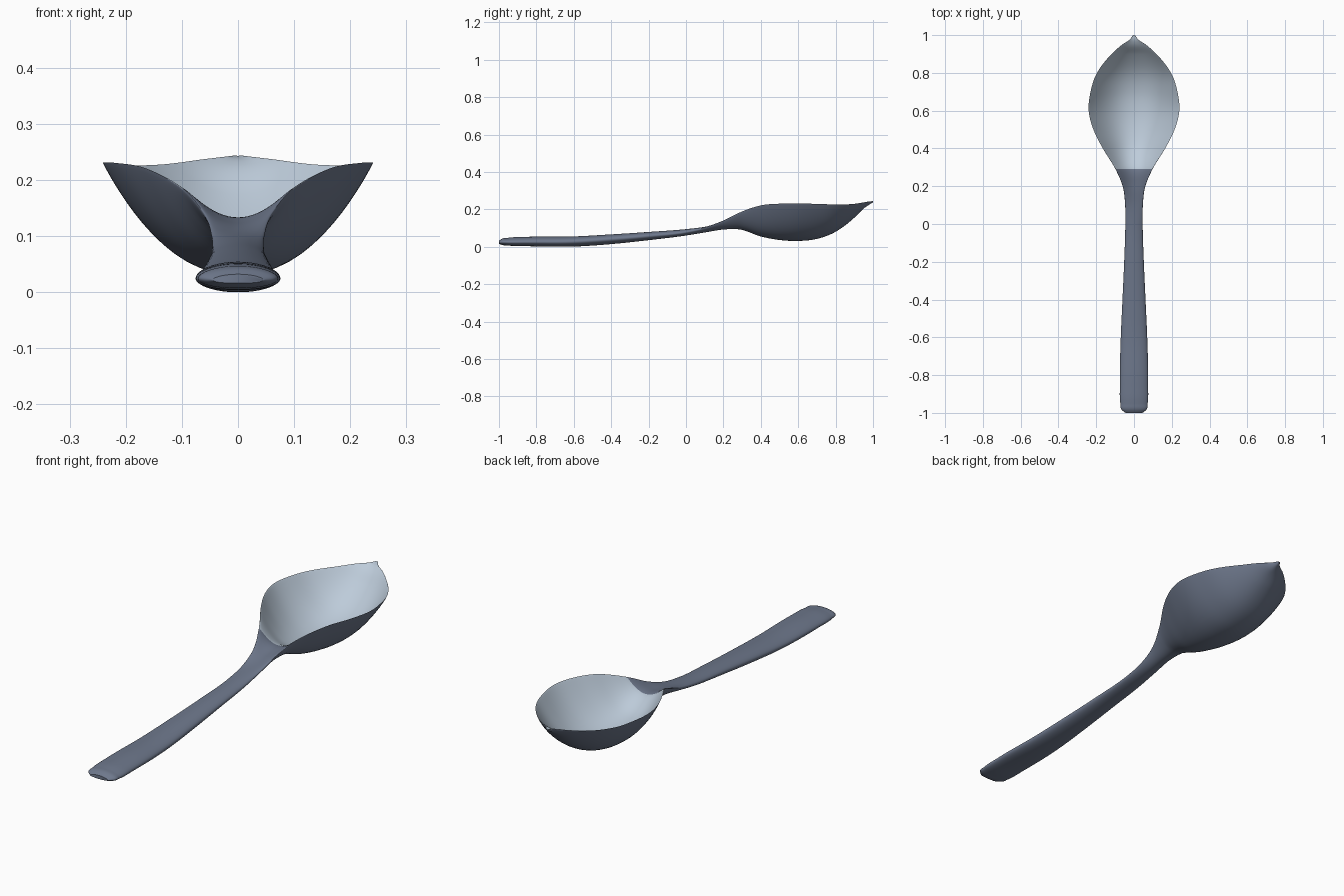
import bpy
import bmesh
import math

cube = bpy.data.objects.get("Cube")
if cube:
    bpy.data.objects.remove(cube, do_unlink=True)


def make_material(name, colour):
    mat = bpy.data.materials.new(name)
    mat.use_nodes = True
    mat.diffuse_color = colour
    for node in mat.node_tree.nodes:
        if node.type == 'BSDF_PRINCIPLED':
            node.inputs["Base Color"].default_value = colour
    return mat


slate = make_material("slate grey", (0.156, 0.188, 0.262, 1))
pale = make_material("pale blue grey", (0.51, 0.60, 0.70, 1))

# Stations along the spoon: y, half width, edge height, centre height, half thickness
BOWL_START = 0.29
STATIONS = [
    (-1, .045, .022, .024, .008),
    (-.985, .064, .024, .026, .016),
    (-.95, .072, .024, .027, .021),
    (-.85, .075, .025, .028, .025),
    (-.6, .07, .027, .028, .027),
    (-.4, .061, .04, .04, .026),
    (-.2, .052, .057, .057, .022),
    (0, .046, .078, .077, .017),
    (.1, .047, .1, .091, .015),
    (.2, .06, .138, .108, .016),
    (BOWL_START, .098, .183, .112, .02),
    (.4, .165, .221, .068, .013),
    (.5, .215, .23, .047, .011),
    (.6, .24, .231, .041, .01),
    (.7, .23, .229, .052, .01),
    (.8, .196, .226, .09, .01),
    (.9, .118, .229, .165, .01),
    (.95, .062, .236, .214, .01),
    (.975, .025, .24, .23, .008),
    (1, .005, .243, .24, .003),
]
STEPS = 6
SEGMENTS = 64


def slope(i, k):
    """Rate of change of column k at station i, weighted by spacing."""
    def chord(a, b):
        return (b[k] - a[k]) / (b[0] - a[0])
    if i == 0:
        return chord(STATIONS[0], STATIONS[1])
    if i == len(STATIONS) - 1:
        return chord(STATIONS[-2], STATIONS[-1])
    before, here, after = STATIONS[i - 1:i + 2]
    d0, d1 = here[0] - before[0], after[0] - here[0]
    return (chord(before, here) * d1 + chord(here, after) * d0) / (d0 + d1)


def blend(i, k, t):
    """Smooth Hermite value of column k between station i and the next."""
    a, b = STATIONS[i], STATIONS[i + 1]
    d = b[0] - a[0]
    s = t * t * (3 - 2 * t)
    return (a[k] + (b[k] - a[k]) * s
            + slope(i, k) * d * t * (1 - t) ** 2
            - slope(i + 1, k) * d * t * t * (1 - t))


def section(bm, y, width, edge, centre, half):
    """Closed ring: a dished midline with an elliptical thickness."""
    power = 2.2 if y > BOWL_START else 2
    ring = []
    for j in range(SEGMENTS):
        angle = 2 * math.pi * j / SEGMENTS
        u = math.sin(angle)
        z = centre + (edge - centre) * abs(u) ** power + half * math.cos(angle)
        ring.append(bm.verts.new((width * u, y, z)))
    return ring


# Spoon: one continuous loft from handle end to pouring tip
bm = bmesh.new()
rings = []
for i in range(len(STATIONS) - 1):
    a, b = STATIONS[i], STATIONS[i + 1]
    for step in range(STEPS):
        t = step / STEPS
        values = [blend(i, k, t) for k in range(1, 5)]
        rings.append(section(bm, a[0] + (b[0] - a[0]) * t, *values))
rings.append(section(bm, *STATIONS[-1]))

for low, high in zip(rings, rings[1:]):
    for j in range(SEGMENTS):
        n = (j + 1) % SEGMENTS
        face = bm.faces.new((low[j], low[n], high[n], high[j]))
        # The inside of the bowl is the upper half of each ring
        upper = j < SEGMENTS // 4 or j >= SEGMENTS * 3 // 4
        if upper and face.calc_center_median().y > BOWL_START:
            face.material_index = 1
bm.faces.new(rings[0])
bm.faces.new(rings[-1])
bmesh.ops.recalc_face_normals(bm, faces=bm.faces[:])

mesh = bpy.data.meshes.new("spoon")
bm.to_mesh(mesh)
bm.free()
mesh.materials.append(slate)
mesh.materials.append(pale)
spoon = bpy.data.objects.new("spoon", mesh)
bpy.context.collection.objects.link(spoon)

for obj in bpy.context.selected_objects:
    obj.select_set(False)
spoon.select_set(True)
bpy.context.view_layer.objects.active = spoon
bpy.ops.object.shade_smooth_by_angle(angle=math.radians(40))
